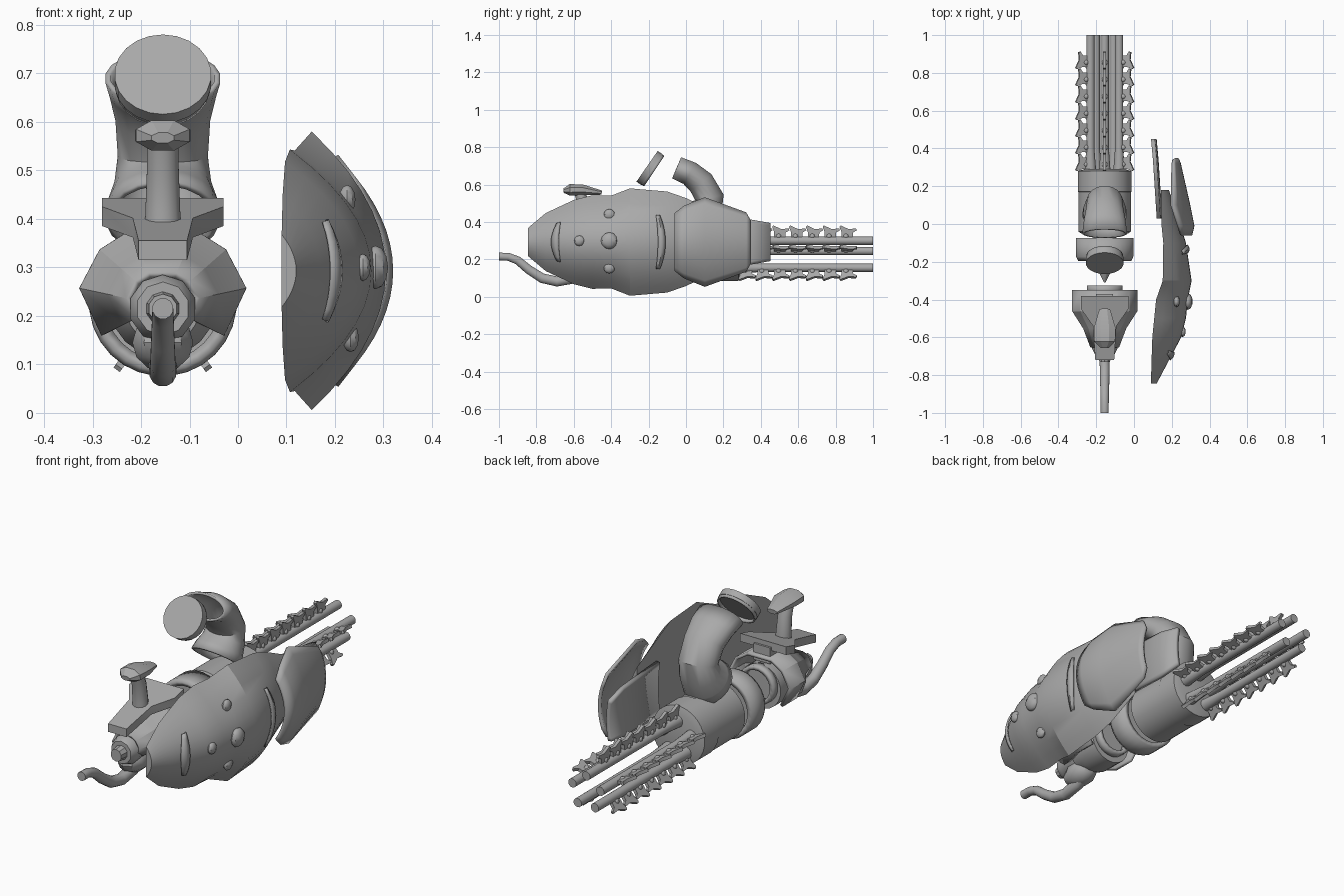
import bpy, bmesh, math
from mathutils import Vector

if bpy.data.objects.get("Cube"):
    bpy.data.objects.remove(bpy.data.objects["Cube"])

CX, CZ = -0.155, 0.228      # axis of the weapon body
steel = bpy.data.materials.new("plain_grey")
steel.use_nodes = True
steel.diffuse_color = (0.4, 0.4, 0.4, 1)
steel.node_tree.nodes["Principled BSDF"].inputs["Base Color"].default_value = (0.4, 0.4, 0.4, 1)


def finish(name, bm, thick=0, angle=35):
    bmesh.ops.recalc_face_normals(bm, faces=bm.faces)
    me = bpy.data.meshes.new(name)
    bm.to_mesh(me)
    bm.free()
    me.materials.append(steel)
    for p in me.polygons:
        p.use_smooth = True
    me.set_sharp_from_angle(angle=math.radians(angle))
    ob = bpy.data.objects.new(name, me)
    bpy.context.collection.objects.link(ob)
    if thick:
        mod = ob.modifiers.new("thickness", 'SOLIDIFY')
        mod.thickness, mod.offset = thick, 0
    return ob


def bridge(bm, rings, closed):
    for a, b in zip(rings, rings[1:]):
        n = len(a)
        for i in range(n if closed else n - 1):
            j = (i + 1) % n
            bm.faces.new((a[i], a[j], b[j], b[i]))


def cap_ends(bm, rings):
    bm.faces.new(rings[0])
    bm.faces.new(rings[-1])


def sweep(name, stations, n=16, x=CX, caps=True, thick=0, angle=35):
    """Loft ellipses along a path in the side plane: (y, z, radius across, radius in plane)."""
    bm, rings = bmesh.new(), []
    last = len(stations) - 1
    for k, (y, z, rx, rn) in enumerate(stations):
        a, b = stations[max(k - 1, 0)], stations[min(k + 1, last)]
        t = Vector((0, b[0] - a[0], b[1] - a[1]))
        if t.length < 1e-6:
            t = Vector((0, 1, 0))
        t.normalize()
        nrm = Vector((0, -t.z, t.y))
        ring = []
        for i in range(n):
            w = math.tau * (i + 0.5) / n
            ring.append(bm.verts.new(Vector((x, y, z)) + nrm * rn * math.sin(w)
                                     + Vector((rx * math.cos(w), 0, 0))))
        rings.append(ring)
    bridge(bm, rings, True)
    if caps:
        cap_ends(bm, rings)
    return finish(name, bm, thick, angle)


def prism(name, outline, place, depth):
    """Extrude a flat outline; place(u, v, w) gives the world position."""
    bm = bmesh.new()
    rings = [[bm.verts.new(place(u, v, w)) for u, v in outline] for w in depth]
    bridge(bm, rings, True)
    cap_ends(bm, rings)
    return finish(name, bm)


def ball(name, loc, scale):
    bm = bmesh.new()
    bmesh.ops.create_uvsphere(bm, u_segments=10, v_segments=6, radius=1)
    for v in bm.verts:
        v.co = Vector(loc) + v.co * Vector(scale)
    return finish(name, bm)


# Main body: drum, rear ring and spike on one axis
sweep("body_drum", [(-.05, CZ, .125, .125), (-.04, CZ, .14, .14), (.17, CZ, .14, .14),
                    (.171, CZ, .143, .143), (.28, CZ, .143, .143), (.29, CZ, .11, .11)], 28)
sweep("rear_ring", [(-.19, CZ, .13, .13), (-.17, CZ, .14, .14), (-.075, CZ, .14, .14)], 28,
      caps=False, thick=.025)
sweep("ring_core", [(-.14, CZ, .12, .12), (-.1, CZ, .12, .12)], 24)
sweep("rear_spike", [(-.13, CZ, .07, .07), (-.23, CZ, .045, .045), (-.31, CZ, .004, .004)], 12)
sweep("body_link", [(-.09, CZ, .06, .06), (-.04, CZ, .06, .06)])

# Five toothed barrels spaced evenly round the bore
tooth = [(-.004, -.006), (.056, -.006), (.058, .022), (.078, .034), (.074, .044),
         (.035, .04), (-.008, .06), (-.014, .052), (-.004, .025)]
for k, side in enumerate(("top", "upper_right", "lower_right", "lower_left", "upper_left")):
    a = math.tau * k / 5 + math.pi / 2
    out = Vector((math.cos(a), 0, math.sin(a)))
    flat = Vector((-math.sin(a), 0, math.cos(a)))
    c = Vector((CX, 0, .22)) + out * .08
    sweep(side + "_barrel", [(.25, c.z, .032, .032), (.3, c.z, .03, .03), (.4, c.z, .022, .022),
                             (1, c.z, .022, .022), (1, c.z, .014, .014), (.97, c.z, .014, .014)],
          14, x=c.x)
    for i in range(7):
        y0 = .295 + i * .09
        prism(side + "_tooth", tooth,
              lambda u, v, w: c + out * (.022 + v) + flat * w + Vector((0, y0 + u, 0)), (-.008, .008))
        ball(side + "_rivet", c + out * .024 + Vector((0, y0 + .02, 0)), (.016, .016, .016))

# Curved horn with flared mouth and base, and the floating disc
sweep("horn", [(.05, .4, .112, .115), (.075, .43, .108, .1), (.11, .47, .095, .082),
               (.125, .53, .088, .073), (.08, .61, .093, .067), (.02, .66, .105, .06),
               (-.05, .69, .114, .056)], 20, caps=False, thick=.012)
sweep("floating_disc", [(-.208, .698, .1, .1), (-.182, .68, .1, .1)], 22)
sweep("disc_rim", [(-.188, .684, .094, .094), (-.17, .672, .094, .094)], 22, caps=False, thick=.008)

# Handle: core, winged shroud, collar, sloped deck, lever and cap
sweep("handle_core", [(-.36, .225, .11, .11), (-.48, .225, .11, .11), (-.56, .215, .075, .075)], 20)
half = [(.12, -.06), (.165, .035), (.125, .11), (.065, .148)]
arch = half + [(-x, z) for x, z in reversed(half)]
bm = bmesh.new()
bridge(bm, [[bm.verts.new((CX + x * f, y, .222 + z * f)) for x, z in arch]
            for y, f in ((-.35, 1), (-.46, 1), (-.55, .65), (-.65, .42))], False)
finish("handle_shroud", bm, .015, 20)
sweep("handle_collar", [(-.37, .24, .085, .085), (-.325, .24, .085, .085)], 20, caps=False, thick=.02)
sweep("handle_knob", [(-.56, .215, .07, .07), (-.66, .215, .07, .07), (-.69, .215, .055, .055),
                      (-.69, .215, .035, .035), (-.73, .215, .03, .03)], 10)
ball("lower_lobe", (CX, -.58, .145), (.066, .1, .06))
half_deck = [(.125, -.38), (.125, -.45), (.062, -.54), (.05, -.72)]
prism("deck", half_deck + [(-x, y) for x, y in reversed(half_deck)],
      lambda u, v, w: Vector((CX + u, v, w + .26 * (v + .72))), (.315, .355))
prism("deck_post", [(-.045, .34), (.045, .34), (.045, .42), (-.045, .42)],
      lambda u, v, w: Vector((CX + u, w, v)), (-.47, -.37))
sweep("lever", [(-.54, .34, .04, .036), (-.54, .42, .037, .034), (-.55, .5, .034, .032),
                (-.57, .565, .033, .03)], 12)
sweep("lever_cap", [(-.655, .567, .025, .012), (-.62, .572, .06, .034), (-.55, .572, .062, .03),
                    (-.45, .557, .03, .012)], 8, angle=20)
sweep("tail_tube", [(-1, .215, .022, .022), (-.95, .214, .022, .022), (-.9, .195, .023, .023),
                    (-.84, .145, .025, .025), (-.77, .1, .027, .027), (-.69, .082, .028, .028),
                    (-.6, .1, .03, .03), (-.53, .15, .03, .03)], 12)

# Shield: stations of (y, half height, edge x, crown x)
MID = .293


def point(st, t, lift=0):
    y, h, xe, xo = st
    return Vector((xe + (xo - xe) * (1 - t * t) + lift, y, MID + h * t))


def shell(name, stations, thick=0, cols=14):
    """A curved plate of the given thickness, or a solid with a flat inner face."""
    bm = bmesh.new()
    rings = [[bm.verts.new(point(s, 2 * i / cols - 1)) for i in range(cols + 1)] for s in stations]
    bridge(bm, rings, not thick)
    if not thick:
        cap_ends(bm, rings)
    return finish(name, bm, thick, 25)


def station_at(y):
    for a, b in zip(main, main[1:]):
        if a[0] <= y <= b[0]:
            f = (y - a[0]) / (b[0] - a[0])
            return [p + (q - p) * f for p, q in zip(a, b)]


main = [(-.845, .075, .09, .12), (-.75, .155, .092, .17), (-.6, .225, .097, .25), (-.5, .25, .107, .275),
        (-.4, .248, .117, .285), (-.3, .287, .152, .305), (-.1, .27, .155, .275), (0, .235, .145, .243),
        (.18, .15, .142, .185)]
shell("shield_main", main)
shell("shield_outer_plate", [(-.06, .15, .25, .3), (-.01, .19, .235, .312), (.1, .235, .2, .29),
                             (.32, .155, .205, .24), (.345, .11, .21, .23)], .016)
shell("shield_rear_plate", [(.03, .125, .13, .14), (.34, .12, .11, .12), (.45, .1, .1, .11)], .02)

# Domed studs and raised crescent ridges on the shield
for y, z, r in ((-.41, .44, .03), (-.41, .3, .045), (-.41, .155, .03), (-.57, .3, .028)):
    st = station_at(y)
    ball("shield_stud", point(st, (z - MID) / st[1]), (r * .6, r, r))
for y0, reach, bow in ((-.68, .55, -.02), (-.15, .52, .02)):
    bm, rows = bmesh.new(), []
    for i in range(11):
        t = i / 5 - 1
        y = y0 + bow * (1 - t * t)
        w = .01 + .01 * (1 - t * t)
        rows.append([bm.verts.new(point(station_at(y + d), t * reach, e))
                     for d, e in ((-w, .006), (0, .012), (w, .006))])
    bridge(bm, rows, False)
    finish("shield_ridge", bm, .006)
